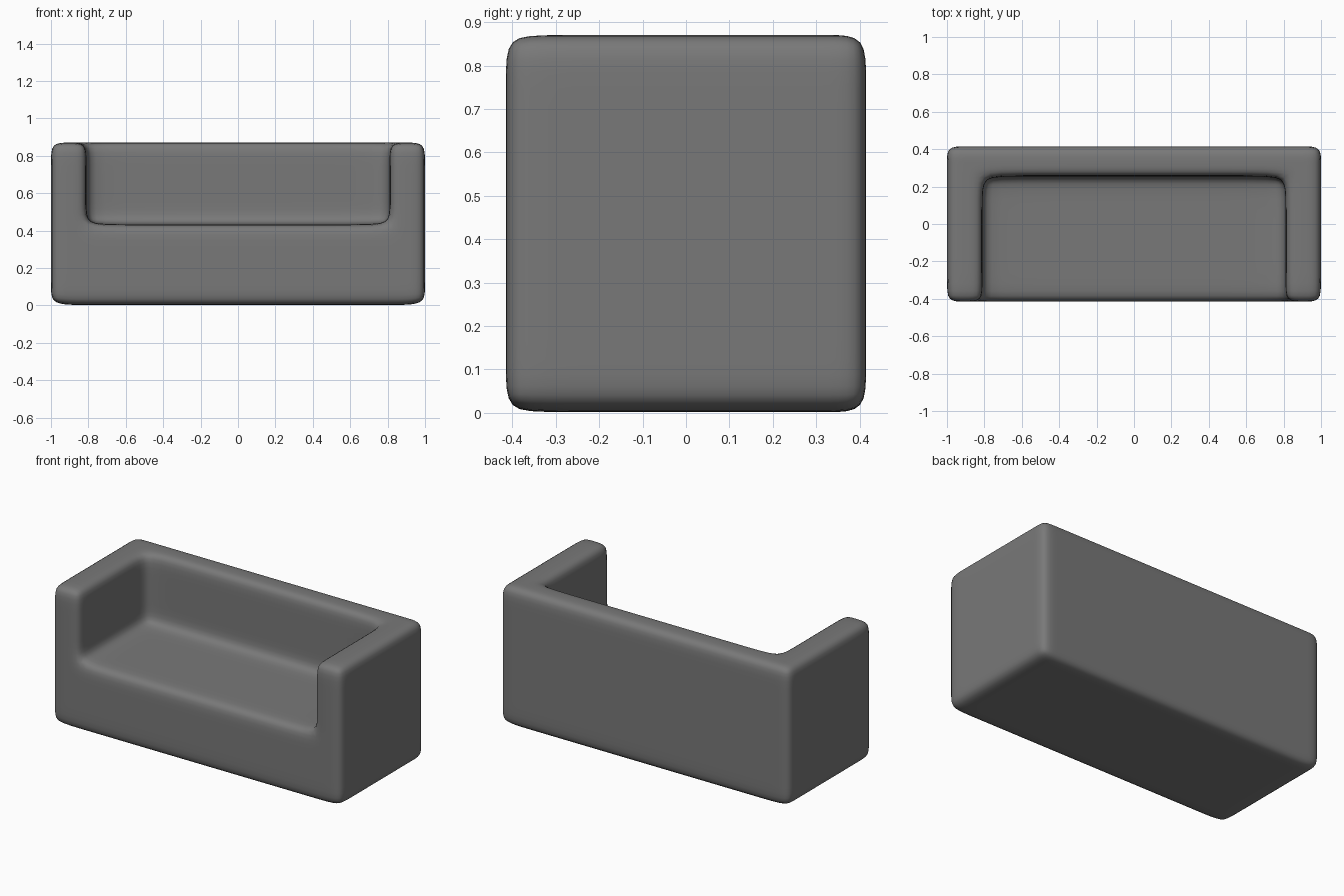
import bpy, bmesh
from itertools import product

if "Cube" in bpy.data.objects:
    bpy.data.objects.remove(bpy.data.objects["Cube"])

# Grid planes: outer faces, arm/back/seat faces, and support loops that round the edges
XS = [-1, -0.905, -0.81, -0.66, 0.66, 0.81, 0.905, 1]
YS = [-0.415, -0.32, 0.13, 0.255, 0.33, 0.415]
ZS = [0.002, 0.10, 0.33, 0.433, 0.53, 0.77, 0.87]
AXES = (XS, YS, ZS)


def solid(cell):
    """Cells of the base, the two arms and the back are filled."""
    if any(c < 0 or c >= len(a) - 1 for c, a in zip(cell, AXES)):
        return False
    x, y, z = [(a[c] + a[c + 1]) / 2 for c, a in zip(cell, AXES)]
    return z < 0.433 or abs(x) > 0.81 or y > 0.255


# Sofa cage: one quad wherever a filled cell meets an empty one
bm = bmesh.new()
verts = {}


def vert(key):
    if key not in verts:
        x, y, z = [a[i] for a, i in zip(AXES, key)]
        if key[2] == 0 and abs(x) == 1:  # underside lifts slightly at the ends
            z += 0.012
        verts[key] = bm.verts.new((x, y, z))
    return verts[key]


for cell in product(*[range(len(a) - 1) for a in AXES]):
    if not solid(cell):
        continue
    for axis, side in product(range(3), (0, 1)):
        neighbour = list(cell)
        neighbour[axis] += 2 * side - 1
        if solid(neighbour):
            continue
        u, v = (axis + 1) % 3, (axis + 2) % 3
        corners = []
        for du, dv in ((0, 0), (1, 0), (1, 1), (0, 1)):
            key = list(cell)
            key[axis] += side
            key[u] += du
            key[v] += dv
            corners.append(vert(tuple(key)))
        bm.faces.new(corners if side else corners[::-1])

bmesh.ops.recalc_face_normals(bm, faces=bm.faces)
mesh = bpy.data.meshes.new("sofa_body")
bm.to_mesh(mesh)
bm.free()
mesh.shade_smooth()
sofa = bpy.data.objects.new("sofa_body", mesh)
bpy.context.collection.objects.link(sofa)

# Soft upholstered edges
soft = sofa.modifiers.new("soft_edges", 'SUBSURF')
soft.levels = soft.render_levels = 2

# Dark grey upholstery
fabric = bpy.data.materials.new("dark_fabric")
fabric.diffuse_color = (0.19, 0.19, 0.19, 1)
fabric.use_nodes = True
fabric.node_tree.nodes["Principled BSDF"].inputs["Base Color"].default_value = fabric.diffuse_color
mesh.materials.append(fabric)
